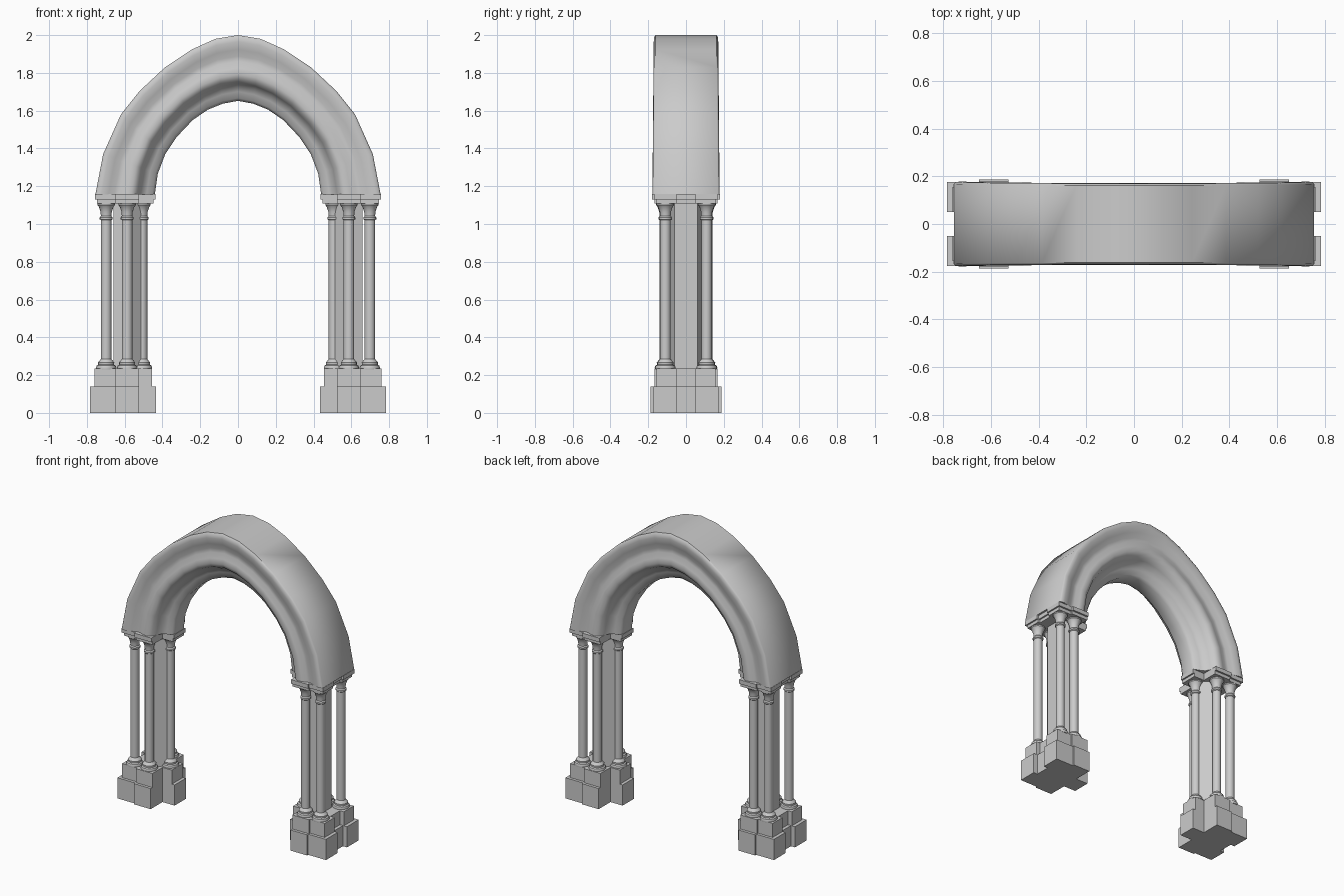
import bpy, bmesh, math

cube = bpy.data.objects.get("Cube")
if cube:
    bpy.data.objects.remove(cube, do_unlink=True)

stone = bpy.data.materials.new("grey_stone")
stone.use_nodes = True
stone.diffuse_color = (0.6, 0.6, 0.6, 1)
stone.node_tree.nodes["Principled BSDF"].inputs["Base Color"].default_value = (0.6, 0.6, 0.6, 1)


def loft(name, rings, mirror=True, angle=35):
    """Skin a list of closed rings, cap both ends, and optionally mirror in x."""
    bm = bmesh.new()
    loops = [[bm.verts.new(p) for p in ring] for ring in rings]
    for a, b in zip(loops, loops[1:]):
        for i in range(len(a)):
            j = (i + 1) % len(a)
            bm.faces.new((a[i], a[j], b[j], b[i]))
    bm.faces.new(loops[0][::-1])
    bm.faces.new(loops[-1])
    bmesh.ops.recalc_face_normals(bm, faces=bm.faces)
    mesh = bpy.data.meshes.new(name)
    bm.to_mesh(mesh)
    bm.free()
    mesh.materials.append(stone)
    mesh.shade_smooth()
    mesh.set_sharp_from_angle(angle=math.radians(angle))
    obj = bpy.data.objects.new(name, mesh)
    bpy.context.collection.objects.link(obj)
    if mirror:
        obj.modifiers.new("Mirror", 'MIRROR').use_axis[0] = True
    return obj


def stepped_outline(inner, outer, depth, notch):
    """Plan of a pier: a lobe for each of the five columns."""
    half = [(inner, 0.06), (0.525, 0.06), (0.525, depth), (0.65, depth),
            (0.65, depth - 0.012), (outer, depth - 0.012),
            (outer, 0.05), (outer - notch, 0.05)]
    return half + [(x, -y) for x, y in reversed(half)]


def slab(name, outline, z0, z1):
    return loft(name, [[(x, y, z) for x, y in outline] for z in (z0, z1)])


# Stepped plinth and capital slabs
slab("lower_plinth", stepped_outline(0.434, 0.783, 0.187, 0.03), 0, 0.14)
slab("upper_plinth", stepped_outline(0.455, 0.76, 0.168, 0.03), 0.14, 0.235)
slab("lower_capital_slab", stepped_outline(0.447, 0.747, 0.168, 0.015), 1.108, 1.13)
slab("upper_capital_slab", stepped_outline(0.437, 0.757, 0.18, 0.015), 1.13, 1.158)

# Solid core behind the columns
core = [(0.5, 0.015), (0.58, 0.085), (0.66, 0.06)]
slab("pier_core", core + [(x, -y) for x, y in reversed(core)], 0.2, 1.12)

# Five turned columns per pier: (radius, height)
turning = [(0.052, 0.23), (0.054, 0.24), (0.05, 0.25), (0.042, 0.255),
           (0.043, 0.267), (0.036, 0.275), (0.028, 0.285), (0.028, 1.02),
           (0.034, 1.025), (0.034, 1.035), (0.028, 1.042), (0.03, 1.065),
           (0.038, 1.09), (0.046, 1.1), (0.046, 1.112)]
places = {"outer_front": (0.698, -0.109), "outer_back": (0.698, 0.109),
          "middle_front": (0.587, -0.112), "middle_back": (0.587, 0.112),
          "inner": (0.508, 0)}
for place, (cx, cy) in places.items():
    circle = [(math.cos(i * math.tau / 16), math.sin(i * math.tau / 16)) for i in range(16)]
    loft(place + "_column",
         [[(cx + r * c, cy + r * s, z) for c, s in circle] for r, z in turning])

# Pointed arch: matching outer and inner curves from springing to apex
outer = [(0.755, 1.157), (0.714, 1.37), (0.62, 1.58), (0.52, 1.705),
         (0.386, 1.83), (0.243, 1.925), (0.12, 1.98), (0, 2.0)]
inner = [(0.44, 1.157), (0.425, 1.265), (0.385, 1.37), (0.325, 1.46),
         (0.24, 1.55), (0.16, 1.605), (0.08, 1.637), (0, 1.652)]

# Moulded section: (share of the way from inner to outer, half depth)
moulding = [(0, 0.045), (0.04, 0.065), (0.14, 0.078), (0.22, 0.092),
            (0.27, 0.125), (0.32, 0.155), (0.4, 0.17), (0.5, 0.166),
            (0.6, 0.153), (0.68, 0.153), (0.78, 0.168), (0.9, 0.178),
            (0.97, 0.176), (1, 0.168)]
section = moulding + [(t, -d) for t, d in reversed(moulding)]


def arch_ring(o, i, side):
    rise = (o[1] - outer[0][1]) / (outer[-1][1] - outer[0][1])
    depth = 1 - 0.04 * rise
    return [(side * (i[0] + (o[0] - i[0]) * t), d * depth, i[1] + (o[1] - i[1]) * t)
            for t, d in section]


pairs = list(zip(outer, inner))
rings = [arch_ring(o, i, 1) for o, i in pairs]
rings += [arch_ring(o, i, -1) for o, i in reversed(pairs[:-1])]
loft("moulded_arch", rings, mirror=False, angle=50)
